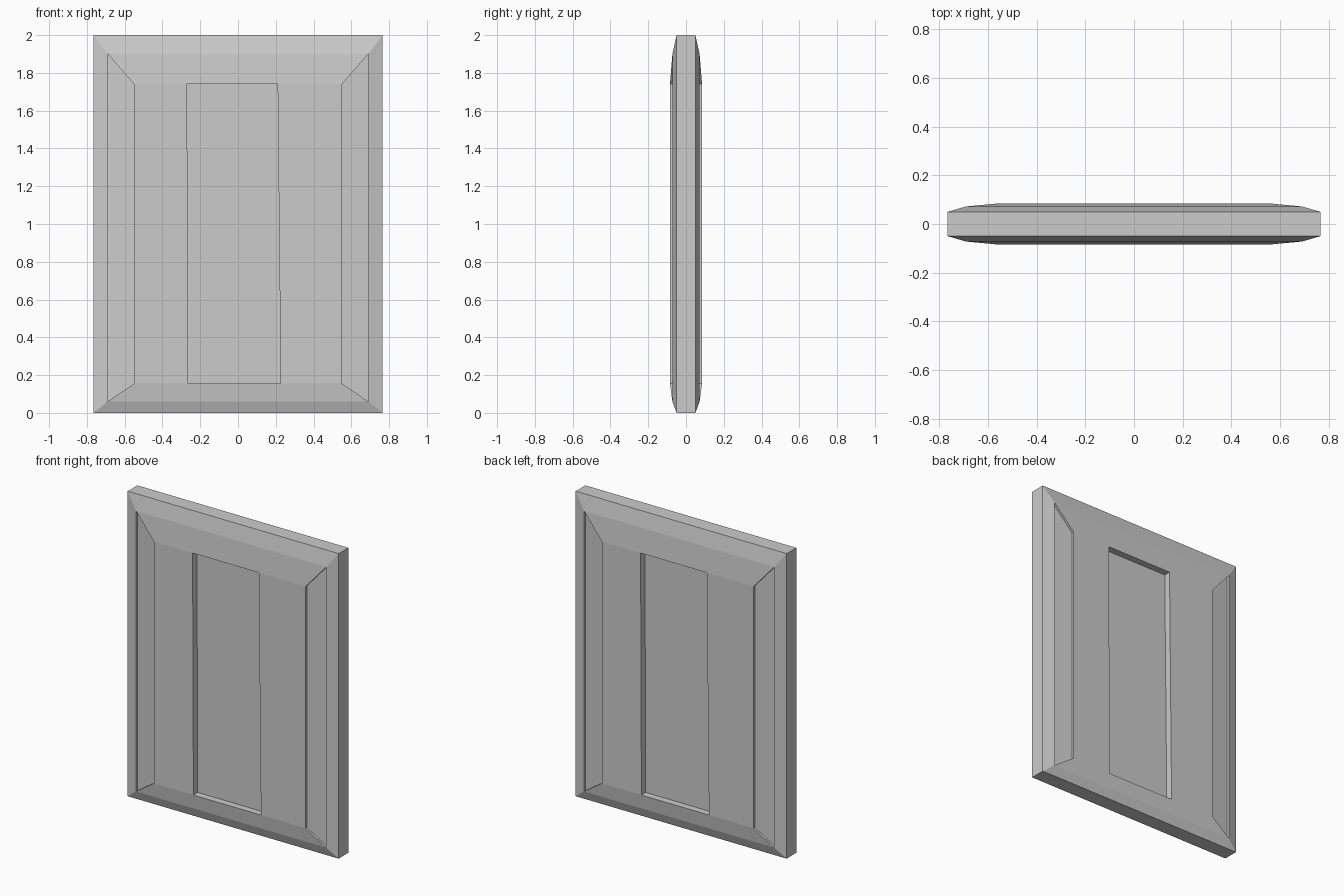
import bpy, bmesh
from math import pi
from mathutils import Matrix

if "Cube" in bpy.data.objects:
    bpy.data.objects.remove(bpy.data.objects["Cube"])

bm = bmesh.new()


def ring(hx, z0, z1, y):
    """Rectangle corners: bottom left, bottom right, top right, top left."""
    return [bm.verts.new(p) for p in
            ((-hx, y, z0), (hx, y, z0), (hx, y, z1), (-hx, y, z1))]


def recess(face, depth):
    """Push a face straight into the slab, leaving walls around it."""
    new = bmesh.ops.extrude_discrete_faces(bm, faces=[face])["faces"][0]
    for v in new.verts:
        v.co.y += depth


# Stepped rings from the slab's middle plane to the raised front
centre = ring(0.765, 0, 2, 0)
edge = ring(0.765, 0, 2, -0.05)
mid = ring(0.69, 0.06, 1.90, -0.072)
inner = ring(0.55, 0.155, 1.74, -0.085)

# Slightly skewed centre panel, touching the raised face's top and bottom
bl, br, tr, tl = [bm.verts.new((x, -0.085, z)) for x, z in
                  ((-0.264, 0.155), (0.226, 0.155), (0.21, 1.74), (-0.27, 1.74))]
splits = {0: [br, bl], 2: [tl, tr]}

# Rim and bevelled frame
side_strips = []
for a, b in ((centre, edge), (edge, mid), (mid, inner)):
    for i in range(4):
        j = (i + 1) % 4
        extra = splits.get(i, []) if b is inner else []
        f = bm.faces.new([a[i], a[j], b[j]] + extra + [b[i]])
        if b is inner and i in (1, 3):
            side_strips.append(f)

# Raised front face, split around the centre panel
bm.faces.new((inner[0], bl, tl, inner[3]))
bm.faces.new((br, inner[1], inner[2], tr))
panel = bm.faces.new((bl, br, tr, tl))

# Recessed side strips and centre panel
for f in side_strips:
    recess(f, 0.015)
recess(panel, 0.045)

# Back half is the front turned half a circle
dup = bmesh.ops.duplicate(bm, geom=bm.verts[:] + bm.edges[:] + bm.faces[:])["geom"]
bmesh.ops.rotate(bm, cent=(0, 0, 0), matrix=Matrix.Rotation(pi, 3, 'Z'),
                 verts=[g for g in dup if isinstance(g, bmesh.types.BMVert)])
bmesh.ops.remove_doubles(bm, verts=bm.verts[:], dist=0.0005)
bmesh.ops.recalc_face_normals(bm, faces=bm.faces[:])

mesh = bpy.data.meshes.new("door_slab")
bm.to_mesh(mesh)
bm.free()
bpy.context.collection.objects.link(bpy.data.objects.new("door_slab", mesh))
